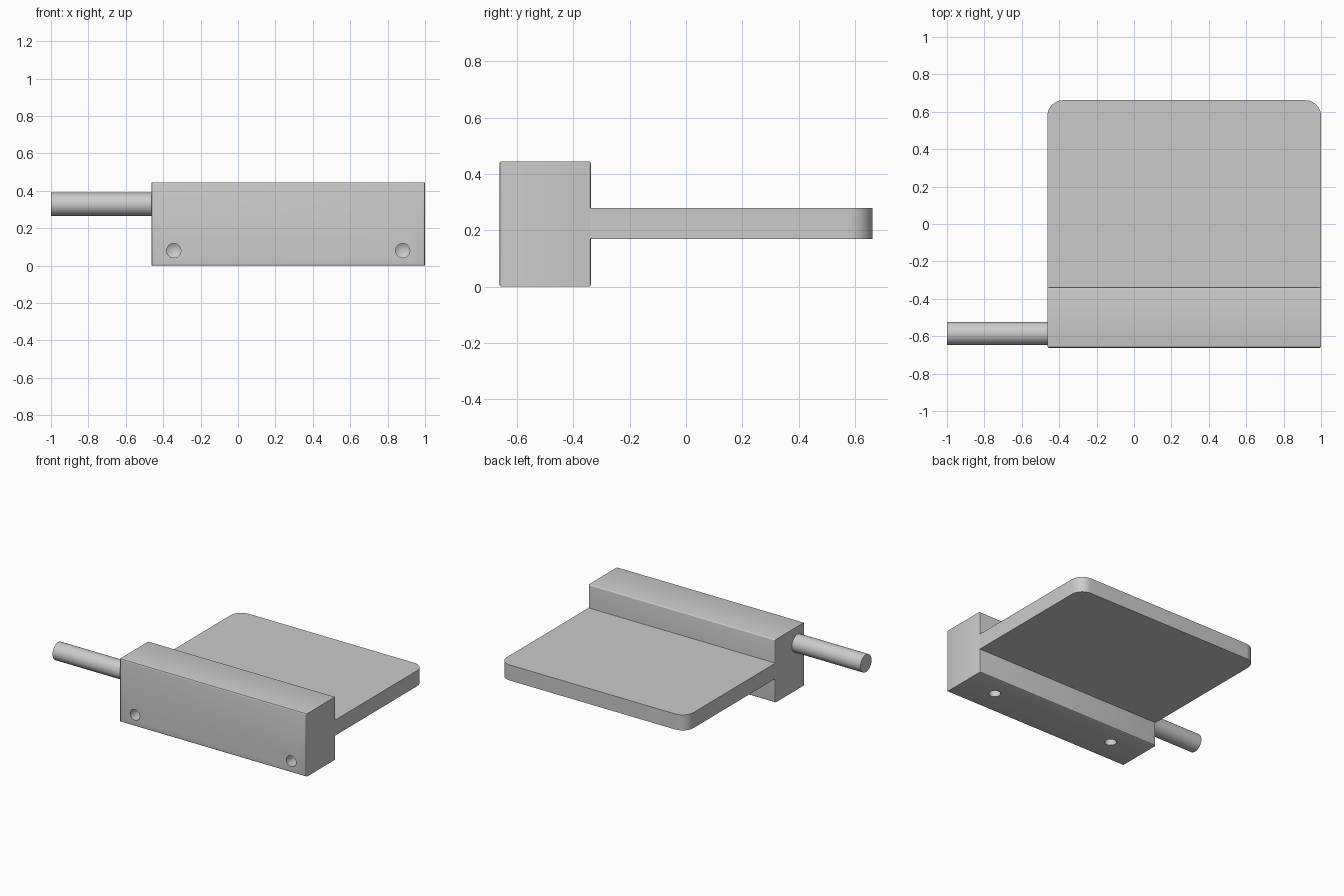
import bpy, bmesh
from math import radians, tan
from mathutils import Matrix

if "Cube" in bpy.data.objects:
    bpy.data.objects.remove(bpy.data.objects["Cube"])

X0, X1 = -0.463, 1.0        # shared width of block and plate
XC = (X0 + X1) / 2


def finish(name, bm, smooth=True):
    bmesh.ops.recalc_face_normals(bm, faces=bm.faces)
    mesh = bpy.data.meshes.new(name)
    bm.to_mesh(mesh)
    bm.free()
    obj = bpy.data.objects.new(name, mesh)
    bpy.context.collection.objects.link(obj)
    if smooth:
        smooth_by_angle(obj)
    return obj


def smooth_by_angle(obj):
    bpy.ops.object.select_all(action='DESELECT')
    obj.select_set(True)
    bpy.context.view_layer.objects.active = obj
    bpy.ops.object.shade_smooth_by_angle(angle=radians(30))


def box(y0, y1, z0, z1):
    bm = bmesh.new()
    bmesh.ops.create_cube(bm, size=1)
    bmesh.ops.scale(bm, vec=(X1 - X0, y1 - y0, z1 - z0), verts=bm.verts)
    bmesh.ops.translate(bm, vec=(XC, (y0 + y1) / 2, (z0 + z1) / 2), verts=bm.verts)
    return bm


def bevel(bm, edges, width, segments):
    bmesh.ops.bevel(bm, geom=edges, offset=width, segments=segments,
                    profile=0.5, affect='EDGES')


def along_x(e):
    return abs(e.verts[0].co.x - e.verts[1].co.x) > 0.1


def drill(bm, matrix, radius, depth):
    """Add a drill shape that starts outside the block and ends in a cone tip."""
    tip = radius / tan(radians(59))
    n = 32
    base = Matrix.Translation((0, 0, (depth - 0.05) / 2))
    bmesh.ops.create_cone(bm, cap_ends=True, segments=n, radius1=radius, radius2=radius,
                          depth=depth + 0.05, matrix=matrix @ base)
    bm.faces.ensure_lookup_table()
    end = matrix @ base.translation + matrix.to_3x3() @ base.to_3x3().col[2] * (depth + 0.05) / 2
    cap = min((f for f in bm.faces if len(f.verts) == n),
              key=lambda f: (f.calc_center_median() - end).length)
    poked = bmesh.ops.poke(bm, faces=[cap])
    poked['verts'][0].co += matrix.to_3x3().col[2] * tip


# Block with softened edges around its front and back faces
bm = box(-0.662, -0.338, 0.0, 0.445)
bevel(bm, [e for e in bm.edges
           if abs(e.verts[0].co.y - e.verts[1].co.y) < 0.01], 0.008, 3)
block = finish("clamp_block", bm, smooth=False)

# Blind screw holes: two in the front face, two in the underside
bm = bmesh.new()
for side in (-1, 1):
    drill(bm, Matrix.Translation((XC + side * 0.612, -0.662, 0.08))
          @ Matrix.Rotation(radians(-90), 4, 'X'), 0.038, 0.2)
    drill(bm, Matrix.Translation((XC + side * 0.482, -0.488, 0.0)), 0.038, 0.2)
cutter = finish("hole_cutter", bm, smooth=False)
mod = block.modifiers.new("holes", 'BOOLEAN')
mod.object, mod.operation, mod.solver = cutter, 'DIFFERENCE', 'EXACT'
bpy.context.view_layer.objects.active = block
bpy.ops.object.modifier_apply(modifier=mod.name)
bpy.data.objects.remove(cutter)
smooth_by_angle(block)

# Flat plate with rounded rear corners
bm = box(-0.342, 0.662, 0.17, 0.28)
bevel(bm, [e for e in bm.edges
           if all(v.co.y > 0 for v in e.verts) and not along_x(e)], 0.085, 12)
finish("flat_plate", bm)

# Round rod leaving the left end of the block
bm = bmesh.new()
length = X0 + 0.01 + 1.0
bmesh.ops.create_cone(bm, cap_ends=True, segments=48, radius1=0.062, radius2=0.062, depth=length,
                      matrix=Matrix.Translation((-1 + length / 2, -0.585, 0.328))
                      @ Matrix.Rotation(radians(90), 4, 'Y'))
finish("side_rod", bm)
